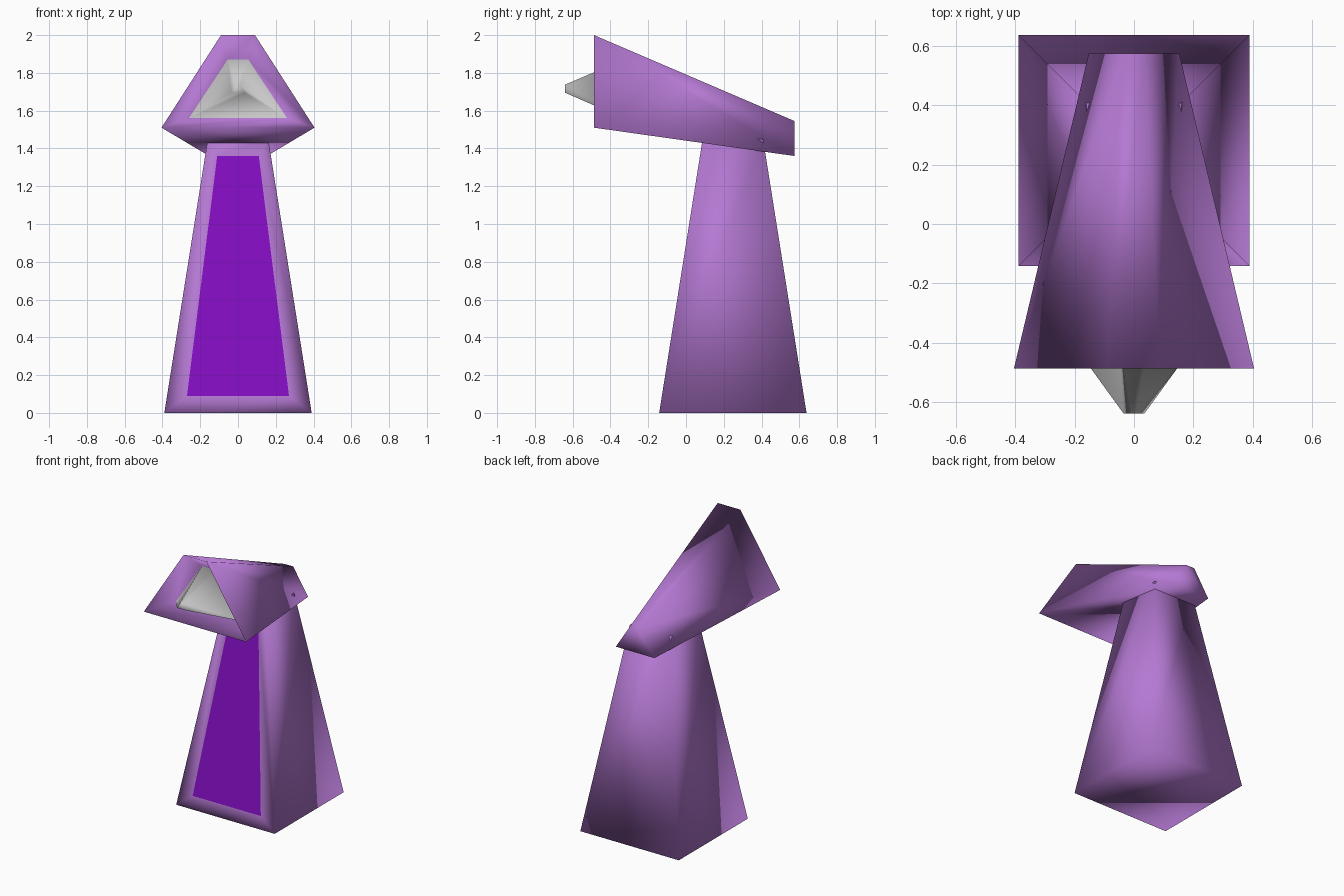
import bpy, bmesh

cube = bpy.data.objects.get("Cube")
if cube:
    bpy.data.objects.remove(cube, do_unlink=True)


def material(name, rgb):
    m = bpy.data.materials.new(name)
    m.use_nodes = True
    color = (*rgb, 1)
    m.diffuse_color = color
    m.node_tree.nodes["Principled BSDF"].inputs["Base Color"].default_value = color
    return m


lilac = material("lilac", (0.46, 0.19, 0.65))
violet = material("deep violet", (0.23, 0.004, 0.55))
grey = material("light grey", (0.6, 0.59, 0.59))


def rectangle(z, half, y_mid):
    """Level square loop."""
    return [(sx * half, y_mid + sy * half, z)
            for sx, sy in ((-1, -1), (1, -1), (1, 1), (-1, 1))]


def trapezoid(y, z0, z1, half0, half1):
    """Upright loop, wide at the bottom and narrow at the top."""
    return [(-half0, y, z0), (half0, y, z0), (half1, y, z1), (-half1, y, z1)]


def loft(loops):
    """Join four-sided loops with quads and cap both ends."""
    bm = bmesh.new()
    rings = [[bm.verts.new(p) for p in loop] for loop in loops]
    for a, b in zip(rings, rings[1:]):
        for i in range(4):
            j = (i + 1) % 4
            bm.faces.new((a[i], a[j], b[j], b[i]))
    bm.faces.new(rings[0])
    bm.faces.new(rings[-1])
    bmesh.ops.recalc_face_normals(bm, faces=bm.faces)
    return bm


def finish(bm, name, mats):
    for f in bm.faces:
        f.smooth = True
    bm.normal_update()
    mesh = bpy.data.meshes.new(name)
    bm.to_mesh(mesh)
    bm.free()
    for m in mats:
        mesh.materials.append(m)
    obj = bpy.data.objects.new(name, mesh)
    bpy.context.collection.objects.link(obj)
    return obj


# Body: tapered block with a coloured panel inset flush in its front
bm = loft([rectangle(0, 0.39, 0.248), rectangle(1.45, 0.16, 0.248)])
bm.normal_update()
front = min(bm.faces, key=lambda f: f.normal.y)
low_y, high_y = 0.248 - 0.39, 0.248 - 0.16
bmesh.ops.inset_region(bm, faces=[front], thickness=0.05)
for v in front.verts:
    top = v.co.z > 0.7
    z = 1.36 if top else 0.09
    half = 0.11 if top else 0.27
    v.co = (half if v.co.x > 0 else -half,
            low_y + (high_y - low_y) * z / 1.45, z)
front.material_index = 1
finish(bm, "body", [lilac, violet])

# Head: tapered hood, hollow front, and beak growing out of the hollow
bm = loft([
    trapezoid(0.575, 1.36, 1.545, 0.153, 0.034),
    trapezoid(-0.487, 1.51, 2.0, 0.405, 0.09),
    trapezoid(-0.33, 1.56, 1.87, 0.26, 0.055),
    trapezoid(-0.64, 1.695, 1.738, 0.035, 0.008),
])
for f in bm.faces:
    # beak faces lie wholly within the hollow's inner outline
    if all(v.co.y < -0.3 and abs(v.co.x) < 0.3 and 1.55 < v.co.z < 1.9
           for v in f.verts):
        f.material_index = 1
finish(bm, "head_and_beak", [lilac, grey])
